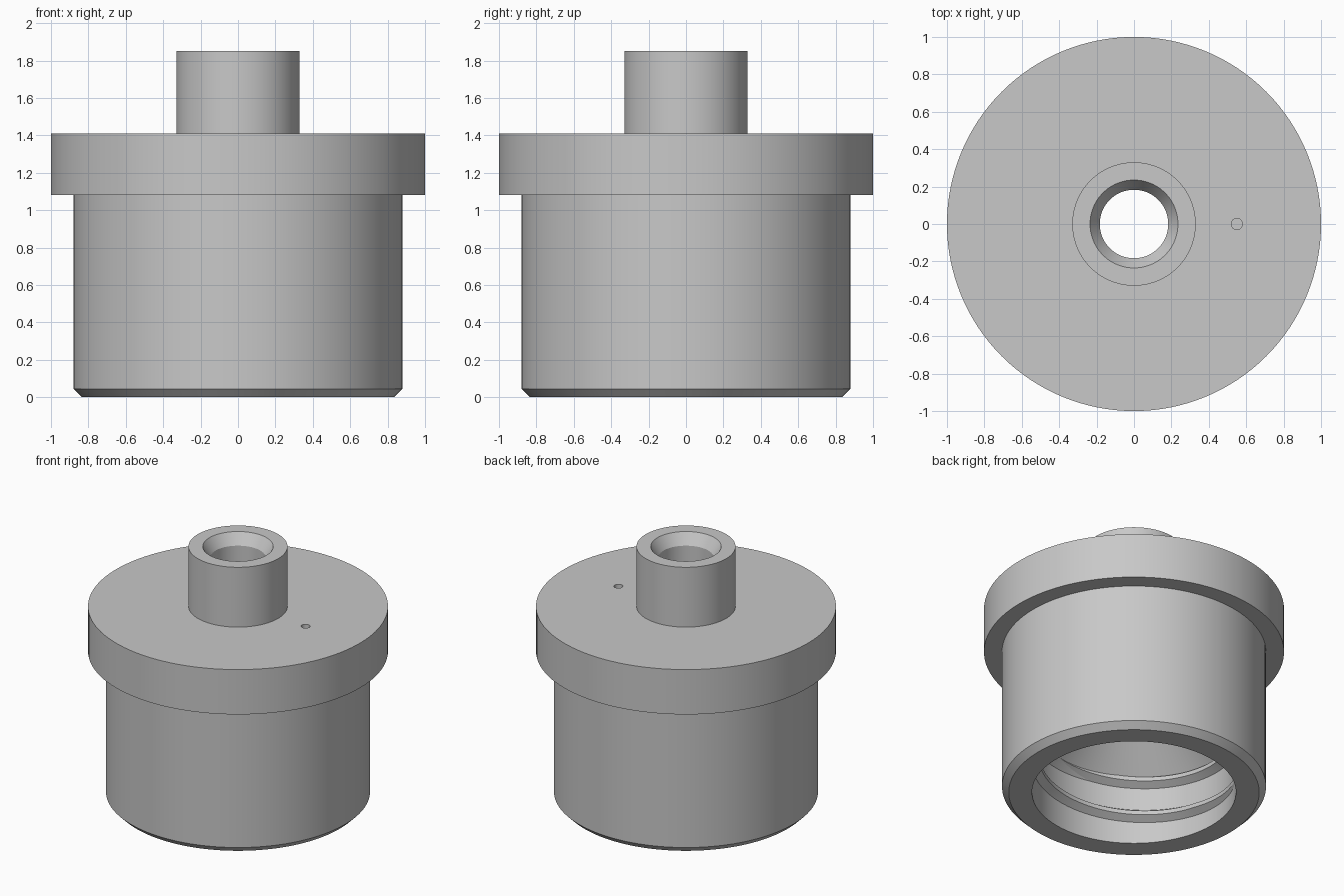
import bpy, bmesh, math
from mathutils import Matrix, Vector

cube = bpy.data.objects.get("Cube")
if cube:
    bpy.data.objects.remove(cube, do_unlink=True)

SIDES = 128

grey = bpy.data.materials.new("plain grey")
grey.use_nodes = True
colour = (0.58, 0.58, 0.58, 1)
grey.diffuse_color = colour
grey.node_tree.nodes["Principled BSDF"].inputs["Base Color"].default_value = colour


def make_object(name, bm):
    bmesh.ops.recalc_face_normals(bm, faces=bm.faces[:])
    mesh = bpy.data.meshes.new(name)
    bm.to_mesh(mesh)
    bm.free()
    mesh.materials.append(grey)
    obj = bpy.data.objects.new(name, mesh)
    bpy.context.scene.collection.objects.link(obj)
    return obj


def smooth(obj):
    bpy.ops.object.select_all(action='DESELECT')
    obj.select_set(True)
    bpy.context.view_layer.objects.active = obj
    bpy.ops.object.shade_smooth_by_angle(angle=math.radians(30))


def sweep(bm, rings, closed):
    """Bridge successive closed rings of points with quads."""
    rows = [[bm.verts.new(p) for p in ring] for ring in rings]
    pairs = list(zip(rows, rows[1:]))
    if closed:
        pairs.append((rows[-1], rows[0]))
    for a, b in pairs:
        for i in range(len(a)):
            j = (i + 1) % len(a)
            bm.faces.new((a[i], a[j], b[j], b[i]))
    if not closed:
        bm.faces.new(rows[0])
        bm.faces.new(rows[-1])


def polar(r, angle, z):
    return Vector((r * math.cos(angle), r * math.sin(angle), z))


# Turned body: flange, stem, countersunk bore and funnel-shaped socket
profile = [
    (0.68, 0), (0.835, 0), (0.88, 0.045), (0.88, 1.08), (1, 1.08), (1, 1.41),
    (0.33, 1.41), (0.33, 1.85), (0.235, 1.85), (0.183, 1.77),
    (0.183, 0.94), (0.68, 0.44),
]
bm = bmesh.new()
sweep(bm, [[polar(r, math.tau * k / SIDES, z) for r, z in profile]
           for k in range(SIDES)], True)
body = make_object("body", bm)

# Small blind hole in the top of the flange
bm = bmesh.new()
bmesh.ops.create_cone(bm, cap_ends=True, segments=32, radius1=0.03, radius2=0.03,
                      depth=0.2, matrix=Matrix.Translation((0.55, 0, 1.41)))
cutter = make_object("pin_hole_cutter", bm)
cutter.hide_render = True
cutter.hide_set(True)
hole = body.modifiers.new("pin_hole", 'BOOLEAN')
hole.operation = 'DIFFERENCE'
hole.solver = 'EXACT'
hole.object = cutter
bpy.context.view_layer.update()
cut = bpy.data.meshes.new_from_object(
    body.evaluated_get(bpy.context.evaluated_depsgraph_get()))
body.modifiers.clear()
body.data = cut
bpy.data.objects.remove(cutter, do_unlink=True)
smooth(body)

# Internal screw thread, running out into the funnel
turns, pitch, top = 1.5, 0.26, 0.53
steps = int(turns * SIDES)
rings = []
for k in range(steps + 1):
    t = k / steps
    angle = -math.pi / 4 - (1 - t) * turns * math.tau
    z = top - (1 - t) * turns * pitch
    crest = 0.69 - 0.06 * min(1, t * 10)
    rings.append([polar(0.7, angle, z - 0.06), polar(crest, angle, z - 0.015),
                  polar(crest, angle, z + 0.015), polar(0.7, angle, z + 0.06)])
bm = bmesh.new()
sweep(bm, rings, False)
smooth(make_object("screw_thread", bm))
